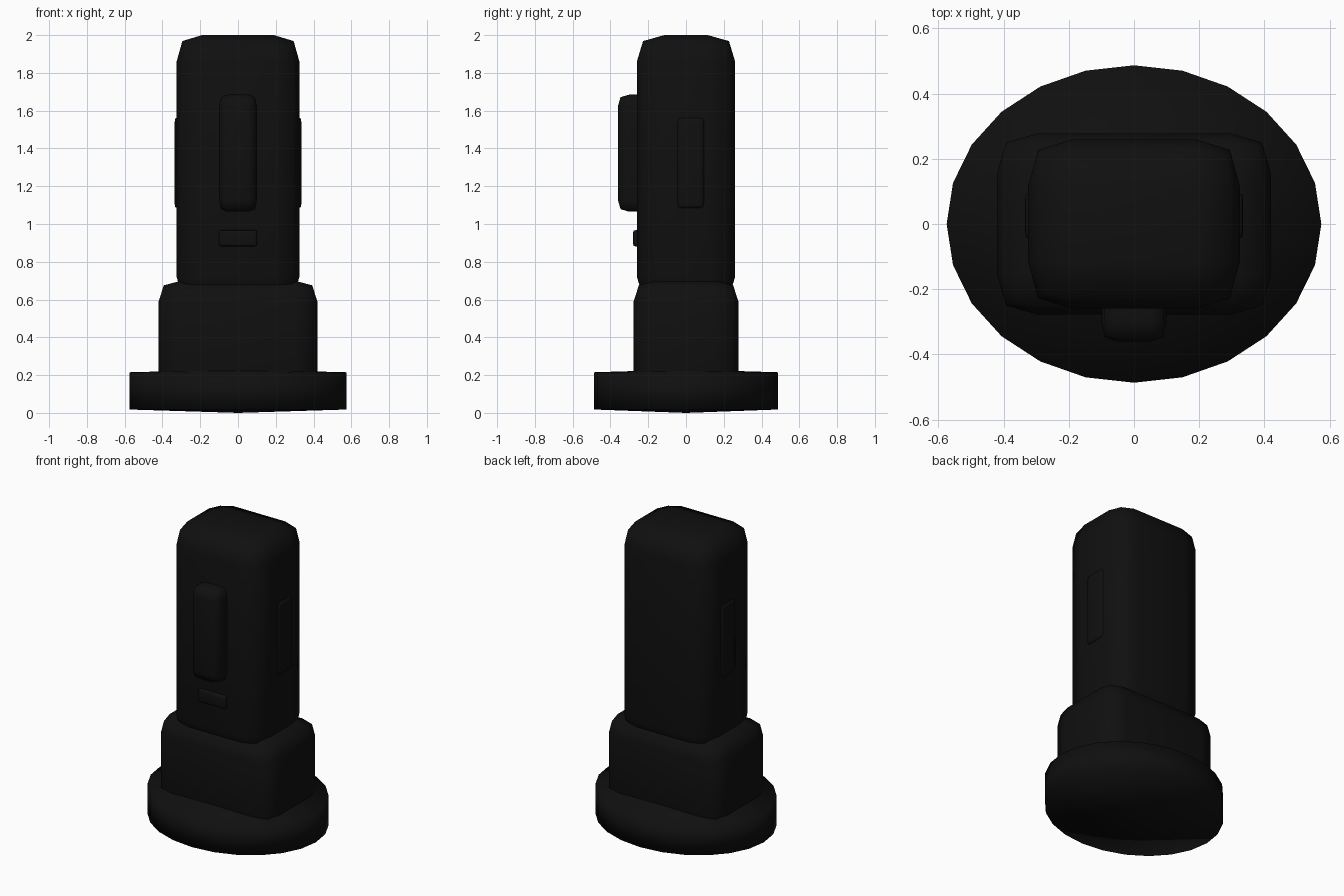
import bpy, bmesh, math

if "Cube" in bpy.data.objects:
    bpy.data.objects.remove(bpy.data.objects["Cube"])

black = bpy.data.materials.new("matte_black")
black.diffuse_color = (0.005, 0.005, 0.005, 1)
black.use_nodes = True
black.node_tree.nodes["Principled BSDF"].inputs["Base Color"].default_value = black.diffuse_color


def finish(bm, name):
    bmesh.ops.recalc_face_normals(bm, faces=bm.faces)
    for f in bm.faces:
        f.smooth = True
    me = bpy.data.meshes.new(name)
    bm.to_mesh(me)
    bm.free()
    me.materials.append(black)
    ob = bpy.data.objects.new(name, me)
    bpy.context.collection.objects.link(ob)
    return ob


def soft_box(name, lo, hi, bevel):
    """Box from lo to hi with two-step rounded edges, bevel size per axis."""
    bm = bmesh.new()
    bmesh.ops.create_cube(bm, size=2)
    off = 0.4
    bmesh.ops.bevel(bm, geom=bm.edges[:], offset=off, segments=2,
                    profile=0.6, affect='EDGES')
    for v in bm.verts:
        for i in range(3):
            half = (hi[i] - lo[i]) / 2
            a = abs(v.co[i])
            inner = half - bevel[i]
            # keep the bevel zone at its own size, stretch the middle
            if a >= 1 - off:
                r = half - (1 - a) / off * bevel[i]
            else:
                r = a / (1 - off) * inner
            v.co[i] = (lo[i] + hi[i]) / 2 + math.copysign(r, v.co[i])
    return finish(bm, name)


# Oval base with slightly domed caps
bm = bmesh.new()
bmesh.ops.create_cone(bm, cap_ends=True, cap_tris=True, segments=24,
                      radius1=1, radius2=1, depth=2)
for v in bm.verts:
    rim = math.hypot(v.co.x, v.co.y) > 0.5
    top = v.co.z > 0
    v.co.z = (0.215 if rim else 0.23) if top else (0.018 if rim else 0.0)
    v.co.x *= 0.575
    v.co.y *= 0.487
finish(bm, "base")

# Collar and main body
soft_box("collar", (-0.42, -0.277, 0.11), (0.42, 0.277, 0.70), (0.12, 0.12, 0.11))
soft_box("body", (-0.325, -0.26, 0.58), (0.325, 0.26, 2.0), (0.135, 0.145, 0.14))

# Front button and small tab below it
soft_box("front_button", (-0.10, -0.36, 1.065), (0.10, -0.16, 1.685), (0.045, 0.06, 0.06))
soft_box("front_tab", (-0.10, -0.28, 0.882), (0.10, -0.20, 0.967), (0.012, 0.012, 0.012))

# Side panels
for side, s in (("left", -1), ("right", 1)):
    x0, x1 = sorted((s * 0.27, s * 0.335))
    soft_box(side + "_panel", (x0, -0.045, 1.085), (x1, 0.095, 1.562), (0.012, 0.02, 0.02))
